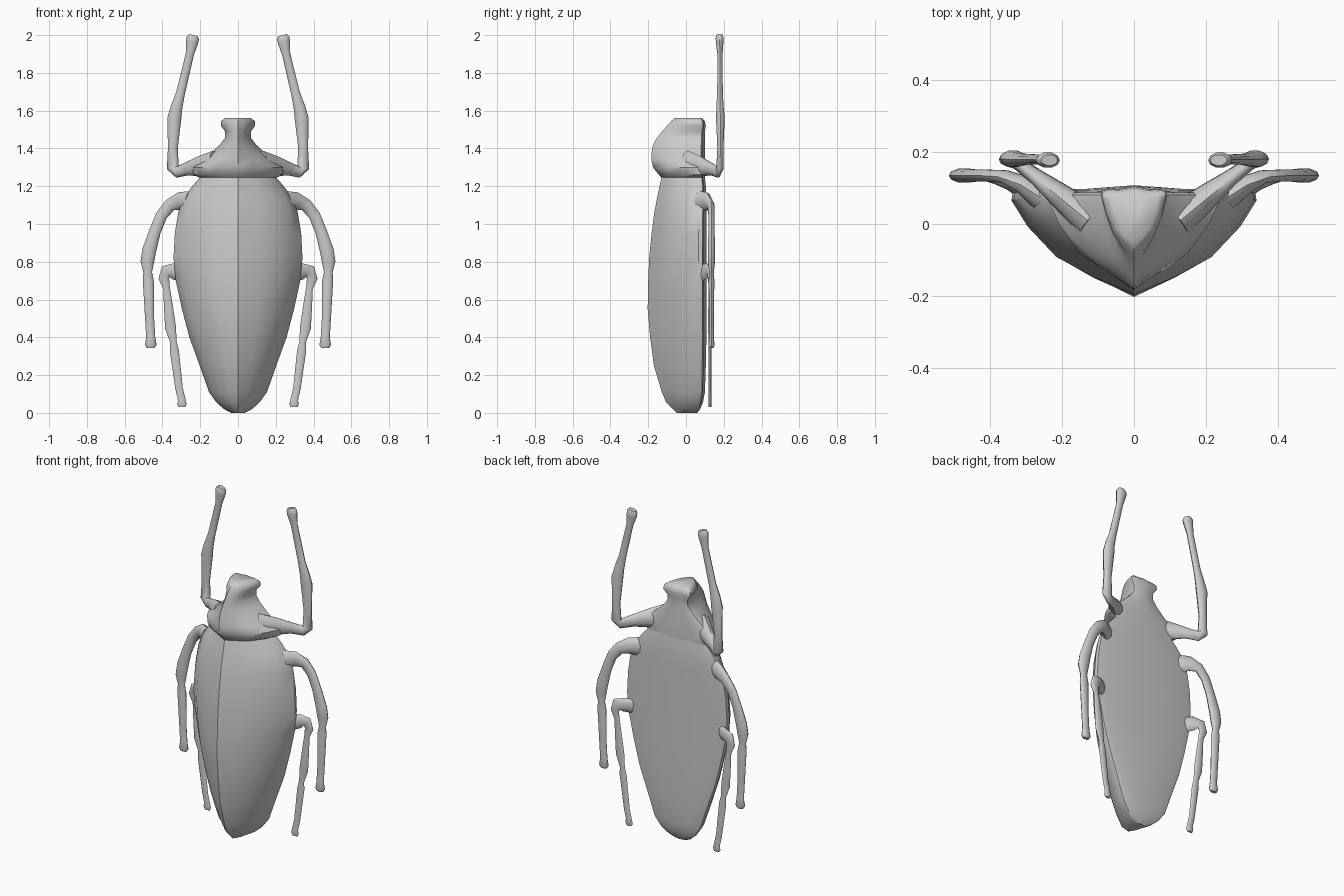
import bpy, bmesh
from mathutils import Vector
from math import cos, sin, tau


def finish(name, bm, angle, mirror=False):
    bmesh.ops.recalc_face_normals(bm, faces=bm.faces)
    me = bpy.data.meshes.new(name)
    bm.to_mesh(me)
    bm.free()
    ob = bpy.data.objects.new(name, me)
    bpy.context.collection.objects.link(ob)
    if mirror:
        ob.modifiers.new("Mirror", 'MIRROR').use_axis[0] = True
    bpy.ops.object.select_all(action='DESELECT')
    ob.select_set(True)
    bpy.context.view_layer.objects.active = ob
    bpy.ops.object.shade_smooth_by_angle(angle=angle)
    return ob


def loft(bm, rings, cap_start=True, cap_end=True):
    loops = [[bm.verts.new(p) for p in r] for r in rings]
    n = len(loops[0])
    for a, b in zip(loops, loops[1:]):
        for i in range(n):
            j = (i + 1) % n
            bm.faces.new((a[i], a[j], b[j], b[i]))
    if cap_start:
        bm.faces.new(loops[0][::-1])
    if cap_end:
        bm.faces.new(loops[-1])


# Half cross-section: fraction of half width, fraction from front to back
HALF = [(0, 0), (.33, .16), (.62, .34), (.85, .62), (.98, .86),
        (.97, .93), (.85, .955), (.45, .96), (0, 1)]
SECTION = HALF + [(-u, v) for u, v in HALF[-2:0:-1]]


def shell(name, stations, angle, **caps):
    # stations: height, half width, front y, back y
    bm = bmesh.new()
    loft(bm, [[(u * w * 1.01, f + v * (b - f), z) for u, v in SECTION]
              for z, w, f, b in stations], **caps)
    return finish(name, bm, angle)


def limb(name, path, flat, sides=10):
    # path: x, y, z, radius; rings are flattened along y
    bm = bmesh.new()
    pts = [Vector(p[:3]) for p in path]
    rings = []
    for i, p in enumerate(pts):
        a, b = pts[max(i - 1, 0)], pts[min(i + 1, len(pts) - 1)]
        t = (b - a).normalized()
        s = t.cross(Vector((0, 1, 0))).normalized()
        d = s.cross(t)
        r = path[i][3]
        rings.append([p + s * r * cos(k * tau / sides)
                      + d * r * flat * sin(k * tau / sides)
                      for k in range(sides)])
    loft(bm, rings)
    return finish(name, bm, 0.9, mirror=True)


# Abdomen with ridged wing cases and flat underside
shell("abdomen", [
    (0.0, .035, -.05, .06), (.02, .075, -.07, .075), (.055, .115, -.105, .09),
    (.11, .155, -.128, .10), (.25, .205, -.17, .105), (.4, .26, -.19, .108),
    (.55, .30, -.203, .108), (.7, .333, -.20, .108), (.82, .345, -.195, .108),
    (.95, .338, -.182, .108), (1.06, .32, -.168, .108), (1.14, .29, -.153, .108),
    (1.2, .245, -.14, .105), (1.245, .205, -.13, .10)], 0.7, cap_end=False)

# Thorax narrowing into the flared head
shell("thorax_and_head", [
    (1.245, .205, -.13, .10), (1.262, .24, -.145, .10), (1.3, .24, -.175, .10),
    (1.34, .19, -.183, .10), (1.38, .14, -.182, .10), (1.42, .097, -.175, .10),
    (1.455, .07, -.155, .10), (1.49, .069, -.127, .10), (1.52, .092, -.10, .105),
    (1.545, .09, -.078, .10), (1.56, .07, -.06, .085)], 0.85, cap_start=False)

# Front legs raised beside the head
limb("front_legs", [
    (.12, .01, 1.315, .075), (.2, .075, 1.305, .055), (.27, .13, 1.292, .035),
    (.325, .17, 1.275, .03), (.345, .18, 1.295, .032), (.345, .182, 1.4, .026),
    (.337, .182, 1.56, .037), (.325, .18, 1.62, .031), (.305, .18, 1.69, .024),
    (.255, .18, 1.9, .022), (.243, .178, 1.96, .032), (.24, .178, 1.985, .034),
    (.236, .178, 2.0, .024)], .65)

# Middle legs curving down from the shoulder
limb("middle_legs", [
    (.26, .07, 1.115, .06), (.31, .11, 1.12, .048), (.36, .132, 1.10, .034),
    (.405, .135, 1.045, .031), (.44, .135, .96, .031), (.47, .135, .86, .037),
    (.48, .135, .80, .036), (.478, .135, .745, .023), (.475, .135, .7, .029),
    (.468, .135, .5, .024), (.462, .135, .40, .024), (.462, .135, .36, .031),
    (.462, .135, .343, .02)], .55)

# Hind legs hugging the abdomen
limb("hind_legs", [
    (.30, .08, .74, .045), (.345, .11, .75, .042), (.38, .125, .748, .036),
    (.393, .127, .71, .028), (.378, .127, .66, .018), (.368, .127, .56, .024),
    (.357, .127, .45, .029), (.342, .127, .375, .017), (.337, .127, .33, .024),
    (.312, .127, .13, .02), (.298, .127, .07, .02), (.297, .127, .045, .025),
    (.297, .127, .03, .017)], .4)
